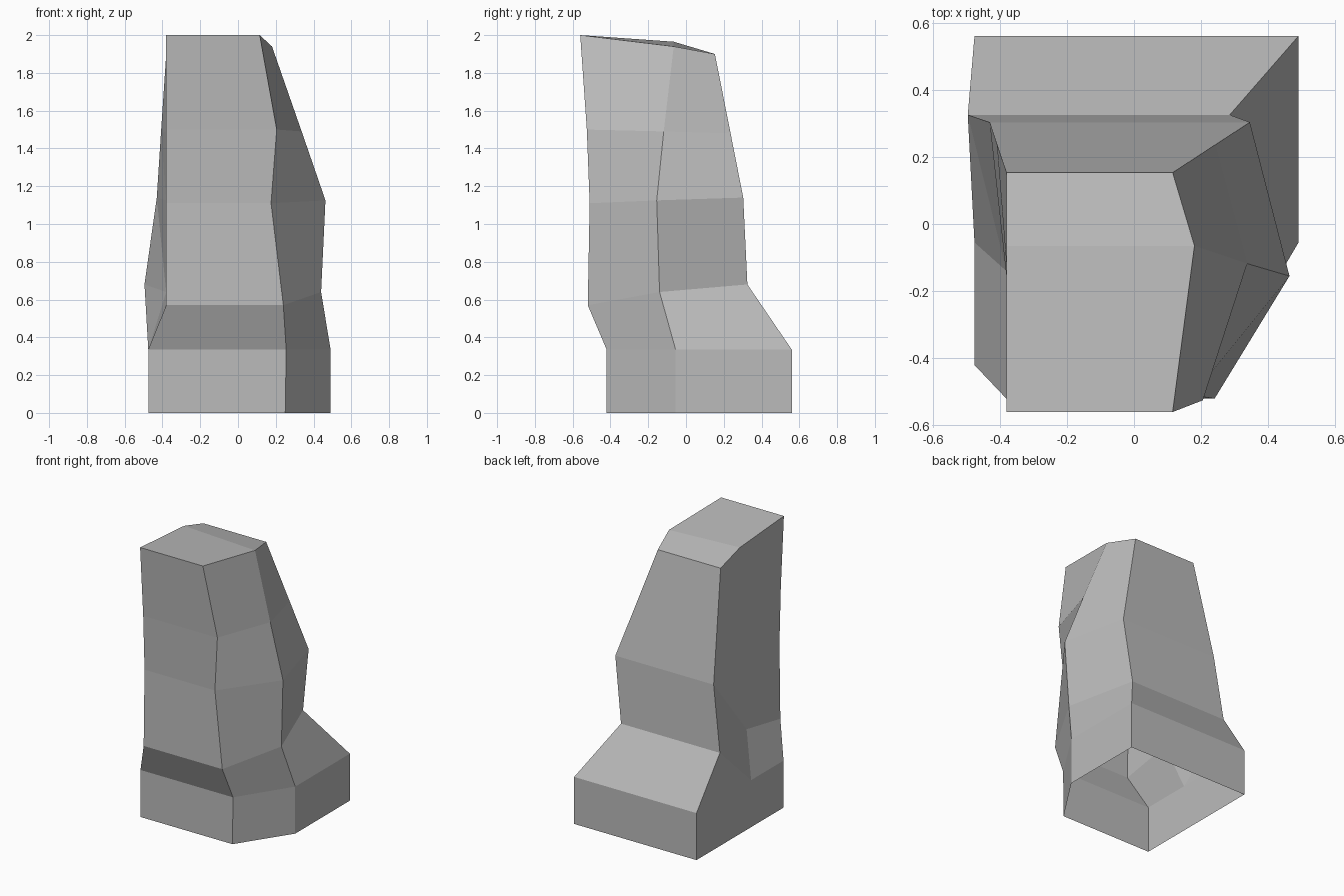
import bpy, bmesh

if "Cube" in bpy.data.objects:
    bpy.data.objects.remove(bpy.data.objects["Cube"])

# Plain grey stone
stone = bpy.data.materials.new("stone grey")
stone.diffuse_color = (0.5, 0.5, 0.5, 1)
stone.use_nodes = True
stone.node_tree.nodes["Principled BSDF"].inputs["Base Color"].default_value = stone.diffuse_color

# Each ring has a front, middle and back row: (y, z, left x, right x)
RINGS = [
    [(-0.42, 0.0, -0.475, 0.25), (-0.055, 0.0, -0.475, 0.49), (0.56, 0.0, -0.475, 0.49)],
    [(-0.42, 0.335, -0.475, 0.255), (-0.055, 0.335, -0.475, 0.49), (0.56, 0.335, -0.475, 0.49)],
    [(-0.52, 0.57, -0.38, 0.24), (-0.14, 0.64, -0.38, 0.44), (0.325, 0.68, -0.495, 0.285)],
    [(-0.51, 1.11, -0.38, 0.175), (-0.155, 1.125, -0.38, 0.463), (0.303, 1.14, -0.43, 0.345)],
    [(-0.525, 1.50, -0.38, 0.205), (-0.118, 1.49, -0.38, 0.337), (0.236, 1.48, -0.408, 0.242)],
    [(-0.56, 2.0, -0.38, 0.115), (-0.065, 1.94, -0.38, 0.18), (0.153, 1.90, -0.38, 0.115)],
]

bm = bmesh.new()
loops = []
for rows in RINGS:
    right = [bm.verts.new((xr, y, z)) for y, z, xl, xr in rows]
    left = [bm.verts.new((xl, y, z)) for y, z, xl, xr in rows]
    loops.append(right + left[::-1])
loops[-1][4].co.z = 1.965  # raised left edge of the cap

# Walls, with the uneven left rear panels split along their visible creases
for lo, hi in zip(loops, loops[1:]):
    for i in range(6):
        j = (i + 1) % 6
        a, b, c, d = lo[i], lo[j], hi[j], hi[i]
        if i == 3:
            bm.faces.new((a, b, d))
            bm.faces.new((b, c, d))
        else:
            bm.faces.new((a, b, c, d))

# Sloping cap in two panels; the underside stays open
t = loops[-1]
bm.faces.new((t[0], t[1], t[4], t[5]))
bm.faces.new((t[1], t[2], t[3], t[4]))

# Fix the lower left crease so it runs from base to rear shoulder
mesh = bpy.data.meshes.new("rock_pillar")
bm.normal_update()
bm.to_mesh(mesh)
bm.free()
mesh.materials.append(stone)
bpy.context.collection.objects.link(bpy.data.objects.new("rock_pillar", mesh))
